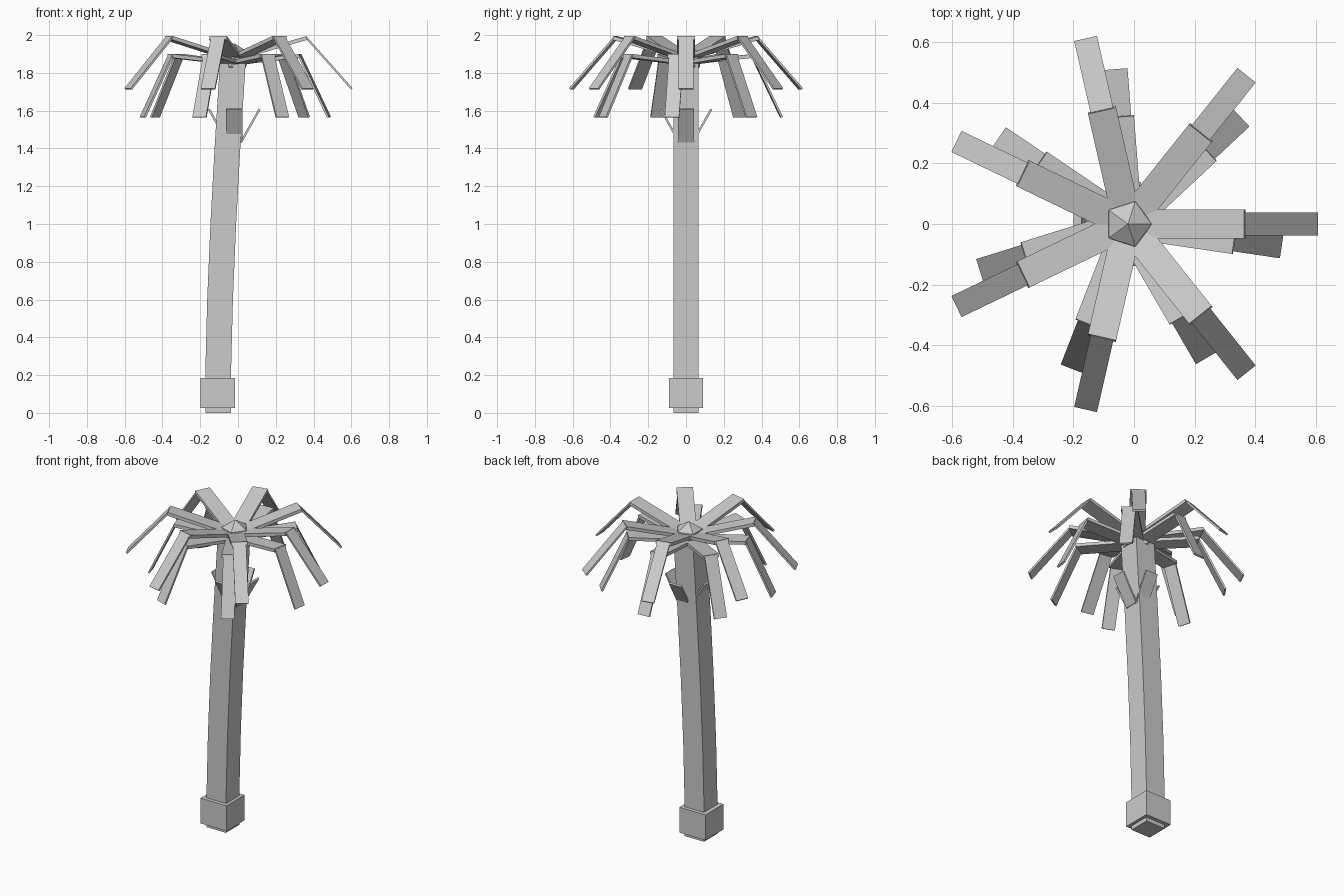
import bpy, bmesh, math
from mathutils import Matrix, Vector

old = bpy.data.objects.get("Cube")
if old:
    bpy.data.objects.remove(old, do_unlink=True)

grey = bpy.data.materials.new("plain grey")
grey.use_nodes = True
grey.diffuse_color = (0.6, 0.6, 0.6, 1)
grey.node_tree.nodes["Principled BSDF"].inputs["Base Color"].default_value = (0.6, 0.6, 0.6, 1)

CROWN = Vector((-0.02, 0, 0))


def finish(bm, name):
    bmesh.ops.recalc_face_normals(bm, faces=bm.faces)
    mesh = bpy.data.meshes.new(name)
    bm.to_mesh(mesh)
    bm.free()
    mesh.materials.append(grey)
    obj = bpy.data.objects.new(name, mesh)
    bpy.context.collection.objects.link(obj)
    return obj


def plank(bm, start, end, width, thick, angle):
    """Box from start to end, given as (radius, height), turned about the crown axis."""
    dr, dz = end[0] - start[0], end[1] - start[1]
    mid = Vector(((start[0] + end[0]) / 2, 0, (start[1] + end[1]) / 2))
    matrix = (Matrix.Translation(CROWN) @ Matrix.Rotation(angle, 4, 'Z')
              @ Matrix.Translation(mid) @ Matrix.Rotation(-math.atan2(dz, dr), 4, 'Y')
              @ Matrix.Diagonal((math.hypot(dr, dz), width, thick, 1)))
    bmesh.ops.create_cube(bm, size=1, matrix=matrix)


def frond(name, root, knee, tip, angle):
    bm = bmesh.new()
    plank(bm, root, knee, 0.095, 0.02, angle)
    plank(bm, (knee[0] - 0.004, knee[1] + 0.002), tip, 0.077, 0.011, angle)
    finish(bm, name)


# Trunk: square section swept up a gentle lean
bm = bmesh.new()
rings = []
for x, z in [(-0.105, 0), (-0.104, 0.25), (-0.095, 0.6), (-0.078, 1.0),
             (-0.056, 1.4), (-0.028, 1.85)]:
    rings.append([bm.verts.new((x + sx * 0.068, sy * 0.067, z))
                  for sx, sy in ((-1, -1), (1, -1), (1, 1), (-1, 1))])
for low, high in zip(rings, rings[1:]):
    for i in range(4):
        j = (i + 1) % 4
        bm.faces.new((low[i], low[j], high[j], high[i]))
bm.faces.new(rings[0][::-1])
bm.faces.new(rings[-1])
finish(bm, "trunk")

# Block around the foot of the trunk
bm = bmesh.new()
bmesh.ops.create_cube(bm, size=1, matrix=Matrix.Translation((-0.108, 0, 0.105))
                      @ Matrix.Diagonal((0.182, 0.18, 0.16, 1)))
finish(bm, "base_block")

# Faceted bud at the heart of the crown
bm = bmesh.new()
bmesh.ops.create_icosphere(bm, subdivisions=1, radius=0.087,
                           matrix=Matrix.Translation(CROWN + Vector((0, 0, 1.87))))
finish(bm, "crown_bud")

# Two layers of bent fronds
for i in range(7):
    turn = math.tau * i / 7
    frond(f"upper_frond_{i + 1}", (0.04, 1.885), (0.385, 1.985), (0.623, 1.715), turn)
    frond(f"lower_frond_{i + 1}", (0.04, 1.855), (0.355, 1.89), (0.507, 1.565),
          turn - math.radians(8.4))

# Short leaf stubs on the upper trunk
for i in range(4):
    bm = bmesh.new()
    plank(bm, (0.037, 1.435), (0.134, 1.608), 0.085, 0.011, math.tau * i / 4)
    finish(bm, f"leaf_stub_{i + 1}")
